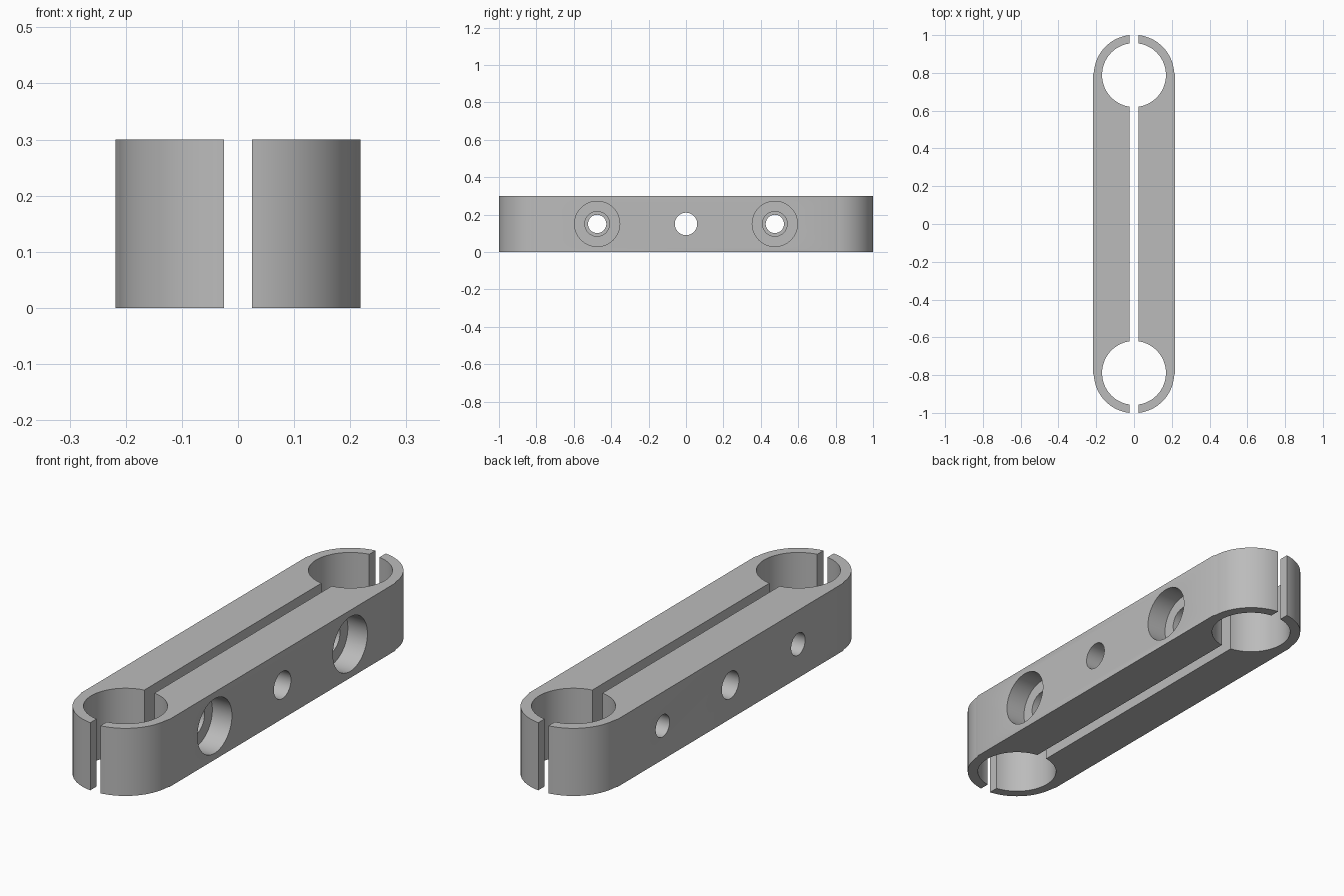
import bpy, bmesh
from math import asin, cos, sin, pi, radians
from mathutils import Matrix

HEIGHT = 0.30
GAP = 0.025        # half width of the slot
HALF_WIDTH = 0.218
END_R = 0.213      # rounded end
BORE_R = 0.169     # clamp bore
END_Y = 0.7885     # bore centre
SCREW_Y = 0.475

old = bpy.data.objects.get("Cube")
if old:
    bpy.data.objects.remove(old, do_unlink=True)

grey = bpy.data.materials.new("plain grey")
grey.use_nodes = True
colour = (0.5, 0.5, 0.5, 1)
grey.diffuse_color = colour
grey.node_tree.nodes["Principled BSDF"].inputs["Base Color"].default_value = colour


def arc(radius, start, end, steps):
    return [(radius * cos(start + (end - start) * i / steps),
             END_Y + radius * sin(start + (end - start) * i / steps))
            for i in range(steps + 1)]


def jaw_outline():
    """Right-hand outline of one jaw, with a clamp arc at each end."""
    outer = arc(END_R, 0.08, pi / 2 - asin(GAP / END_R), 24)
    lim = pi / 2 - asin(GAP / BORE_R)
    inner = arc(BORE_R, lim, -lim, 48)
    top = [(HALF_WIDTH, END_Y)] + outer + inner
    return top + [(x, -y) for x, y in reversed(top)]


def make_jaw(name, side):
    bm = bmesh.new()
    face = bm.faces.new([bm.verts.new((side * x, y, 0)) for x, y in jaw_outline()])
    ext = bmesh.ops.extrude_face_region(bm, geom=[face])
    verts = [g for g in ext["geom"] if isinstance(g, bmesh.types.BMVert)]
    bmesh.ops.translate(bm, verts=verts, vec=(0, 0, HEIGHT))
    bmesh.ops.recalc_face_normals(bm, faces=bm.faces)
    mesh = bpy.data.meshes.new(name)
    bm.to_mesh(mesh)
    bm.free()
    mesh.materials.append(grey)
    obj = bpy.data.objects.new(name, mesh)
    bpy.context.collection.objects.link(obj)
    return obj


def drill(obj, y, radius, x0, x1):
    """Cut a round hole along x, from x0 to x1."""
    bm = bmesh.new()
    place = Matrix.Translation(((x0 + x1) / 2, y, HEIGHT / 2)) @ Matrix.Rotation(pi / 2, 4, 'Y')
    bmesh.ops.create_cone(bm, cap_ends=True, segments=48, radius1=radius,
                          radius2=radius, depth=x1 - x0, matrix=place)
    mesh = bpy.data.meshes.new("drill_cutter")
    bm.to_mesh(mesh)
    bm.free()
    mesh.materials.append(grey)
    cutter = bpy.data.objects.new("drill_cutter", mesh)
    cutter.hide_render = True
    bpy.context.collection.objects.link(cutter)
    mod = obj.modifiers.new("drill", 'BOOLEAN')
    mod.operation = 'DIFFERENCE'
    mod.solver = 'EXACT'
    mod.object = cutter
    bpy.context.view_layer.objects.active = obj
    bpy.ops.object.modifier_apply(modifier=mod.name)
    bpy.data.objects.remove(cutter, do_unlink=True)


left_jaw = make_jaw("left_jaw", 1)
right_jaw = make_jaw("right_jaw", -1)

# Centre hole through both jaws
drill(left_jaw, 0, 0.06, 0, 0.3)
drill(right_jaw, 0, 0.06, -0.3, 0)

# Screw holes: counterbored clearance on the left, narrow on the right
for y in (-SCREW_Y, SCREW_Y):
    drill(left_jaw, y, 0.066, 0, 0.3)
    drill(left_jaw, y, 0.121, 0.122, 0.3)
    drill(right_jaw, y, 0.049, -0.3, 0)

# Smooth curved walls, crisp rims
for jaw in (left_jaw, right_jaw):
    bpy.ops.object.select_all(action='DESELECT')
    jaw.select_set(True)
    bpy.context.view_layer.objects.active = jaw
    bpy.ops.object.shade_smooth_by_angle(angle=radians(30))
